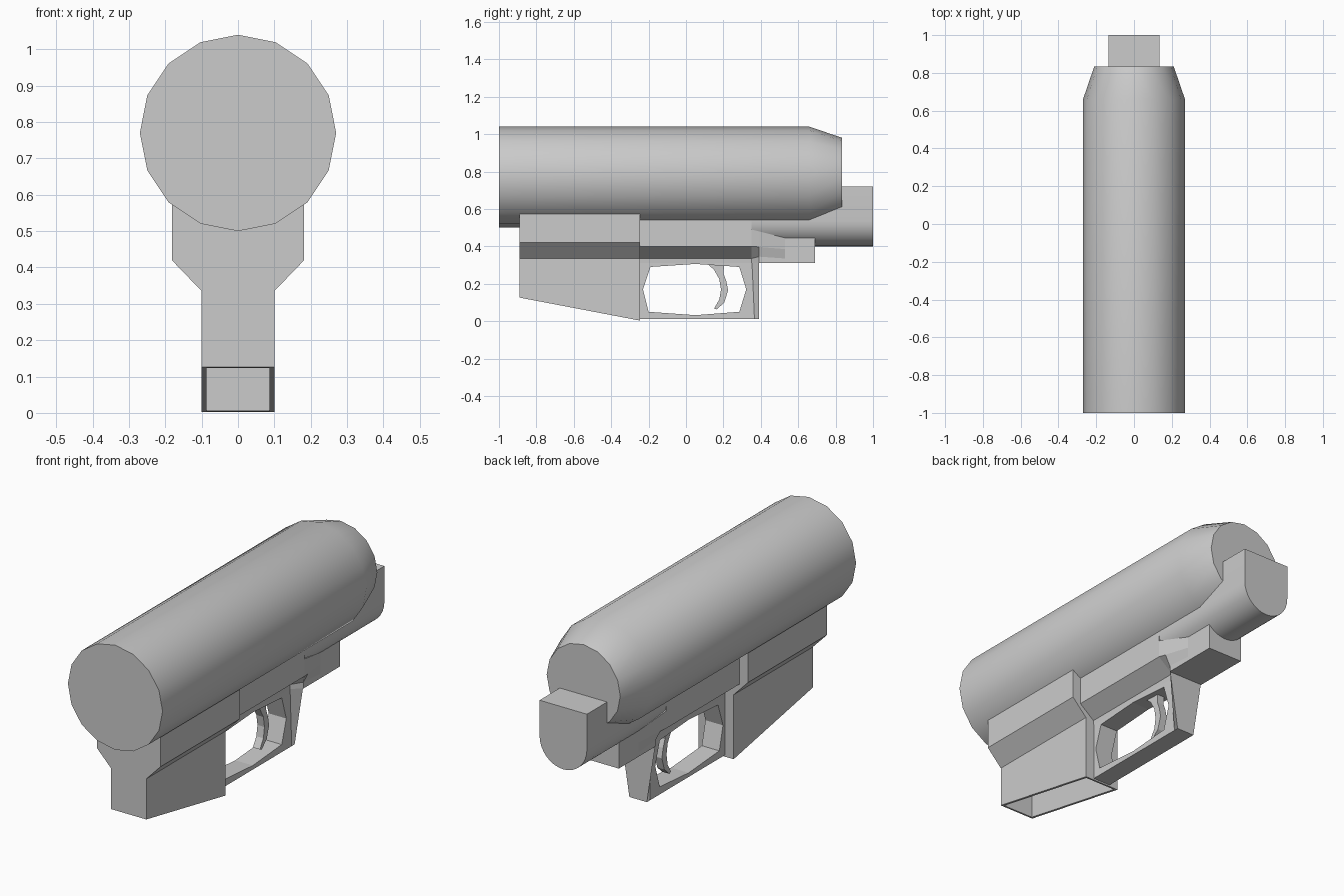
import bpy, bmesh
from math import pi, cos, sin, radians

if "Cube" in bpy.data.objects:
    bpy.data.objects.remove(bpy.data.objects["Cube"])


def finish(name, bm, smooth=False):
    bmesh.ops.recalc_face_normals(bm, faces=bm.faces[:])
    mesh = bpy.data.meshes.new(name)
    bm.to_mesh(mesh)
    bm.free()
    ob = bpy.data.objects.new(name, mesh)
    bpy.context.collection.objects.link(ob)
    if smooth:
        bpy.ops.object.select_all(action='DESELECT')
        ob.select_set(True)
        bpy.context.view_layer.objects.active = ob
        bpy.ops.object.shade_smooth_by_angle(angle=radians(30))
    return ob


def loft(rings):
    """Skin equal-length rings of 3D points and cap both ends."""
    bm = bmesh.new()
    vs = [[bm.verts.new(p) for p in r] for r in rings]
    n = len(vs[0])
    for a, b in zip(vs, vs[1:]):
        for i in range(n):
            j = (i + 1) % n
            bm.faces.new((a[i], a[j], b[j], b[i]))
    bm.faces.new(vs[0])
    bm.faces.new(vs[-1])
    return bm


def section(y, half):
    """Mirror a half outline of (x, z) into a full ring at y."""
    return [(x, y, z) for x, z in half] + [(-x, y, z) for x, z in reversed(half)]


def circle(y, r, zc=0.77, n=16):
    return [(r * cos(2 * pi * i / n), y, zc + r * sin(2 * pi * i / n)) for i in range(n)]


# Large upper tube with tapered nose
finish("main_tube", loft([circle(-1, 0.27), circle(0.66, 0.27), circle(0.835, 0.21)]), True)

# Lower barrel: flat top, round bottom
def barrel(y):
    arc = [(0.135 * cos(pi + pi * i / 16), y, 0.537 + 0.137 * sin(pi + pi * i / 16)) for i in range(17)]
    return arc + [(0.135, y, 0.72), (-0.135, y, 0.72)]

finish("lower_barrel", loft([barrel(0.34), barrel(1.0)]), True)

# Rear housing with sloped, hollow underside
def housing(y, bottom):
    return section(y, [(0.182, 0.6), (0.182, 0.42), (0.1, 0.335), (0.1, bottom)])

bm = loft([housing(-0.89, 0.126), housing(-0.245, 0.003)])
bm.normal_update()
bmesh.ops.recalc_face_normals(bm, faces=bm.faces[:])
under = min(bm.faces, key=lambda f: f.calc_center_median().z)
bmesh.ops.inset_individual(bm, faces=[under], thickness=0.018)
well = bmesh.ops.extrude_discrete_faces(bm, faces=[under])["faces"][0]
for v in well.verts:
    v.co.z = 0.33
finish("rear_housing", bm)

# Middle receiver
mid = [(0.135, 0.6), (0.135, 0.4), (0.052, 0.335), (0.05, 0.31)]
finish("receiver", loft([section(-0.25, mid), section(0.35, mid)]))

# Fore block, blending from the receiver section to a plain box
box = [(0.1, 0.445), (0.1, 0.385), (0.1, 0.38), (0.1, 0.312)]
start = [(0.135, 0.49), (0.135, 0.4), (0.052, 0.335), (0.05, 0.312)]
step = [(0.1, 0.445), (0.1, 0.385), (0.1, 0.335), (0.1, 0.312)]
finish("fore_block", loft([section(0.35, start), section(0.39, [(0.128, 0.48), (0.127, 0.397), (0.1, 0.345), (0.1, 0.312)]),
                           section(0.53, step), section(0.69, box)]))

# Trigger guard frame around an eight-sided opening
inner = [(-0.19, 0.29), (-0.23, 0.17), (-0.2, 0.05), (0.05, 0.032),
         (0.285, 0.05), (0.322, 0.17), (0.285, 0.29), (0.05, 0.306)]
outer = [(-0.25, 0.336), (-0.25, 0.17), (-0.25, 0.011), (0.05, 0.011),
         (0.367, 0.011), (0.36, 0.17), (0.352, 0.336), (0.05, 0.336)]
bm = bmesh.new()
loops = [[bm.verts.new((x, y, z)) for y, z in pts]
         for x, pts in ((-0.05, inner), (-0.05, outer), (0.05, outer), (0.05, inner))]
for k in range(4):
    a, b = loops[k], loops[(k + 1) % 4]
    for i in range(8):
        j = (i + 1) % 8
        bm.faces.new((a[i], a[j], b[j], b[i]))
finish("trigger_guard", bm)

# Front post of the guard, flaring up into the fore block
def post(z, y0, w):
    return [(-0.05, y0, z), (0.05, y0, z), (w, 0.39, z), (-w, 0.39, z)]

finish("guard_post", loft([post(0.011, 0.366, 0.05), post(0.33, 0.352, 0.1)]))

# Curved trigger
trigger = [(0.11, 0.31), (0.15, 0.275), (0.178, 0.225), (0.187, 0.17), (0.178, 0.115), (0.15, 0.068),
           (0.165, 0.063), (0.205, 0.1), (0.225, 0.165), (0.215, 0.215), (0.2, 0.255), (0.205, 0.31)]
finish("trigger", loft([[(x, y, z) for y, z in trigger] for x in (-0.02, 0.02)]))
